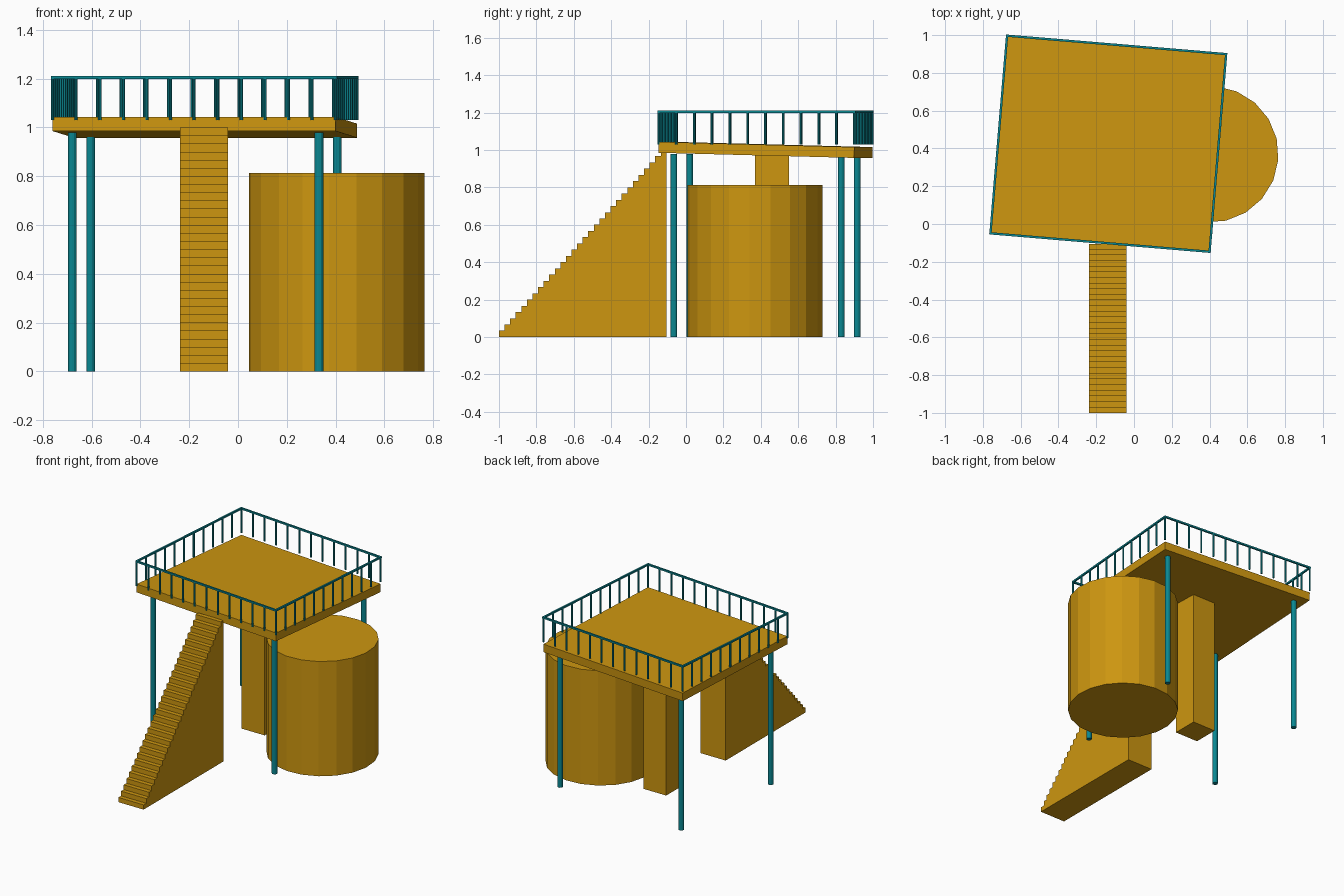
import bpy, bmesh
from math import radians
from mathutils import Matrix, Vector

cube = bpy.data.objects.get("Cube")
if cube:
    bpy.data.objects.remove(cube, do_unlink=True)


def make_material(name, rgb):
    mat = bpy.data.materials.new(name)
    mat.use_nodes = True
    mat.diffuse_color = (*rgb, 1)
    mat.node_tree.nodes["Principled BSDF"].inputs["Base Color"].default_value = (*rgb, 1)
    return mat


gold = make_material("golden_ochre", (0.61, 0.305, 0.005))
teal = make_material("teal", (0.003, 0.242, 0.283))


def finish(name, bm, mat):
    mesh = bpy.data.meshes.new(name)
    bmesh.ops.recalc_face_normals(bm, faces=bm.faces)
    bm.to_mesh(mesh)
    bm.free()
    mesh.materials.append(mat)
    obj = bpy.data.objects.new(name, mesh)
    bpy.context.collection.objects.link(obj)
    return obj


def add_box(bm, center, size, frame=Matrix()):
    m = frame @ Matrix.Translation(center) @ Matrix.Diagonal((*size, 1))
    bmesh.ops.create_cube(bm, size=1, matrix=m)


def add_cylinder(bm, x, y, z0, z1, radius, sides, frame=Matrix()):
    m = frame @ Matrix.Translation((x, y, (z0 + z1) / 2))
    bmesh.ops.create_cone(bm, cap_ends=True, segments=sides, radius1=radius,
                          radius2=radius, depth=z1 - z0, matrix=m)


# Shared frame of the turned upper platform
turn = Matrix.Rotation(radians(-4.8), 4, "Z")
frame = Matrix.Translation((-0.136, 0.425, 0)) @ turn
W, D = 1.164, 1.05

# Slightly sloping deck
bm = bmesh.new()
slope = Matrix.Translation((0, 0, 1.0)) @ Matrix.Rotation(radians(-1.5), 4, "X")
add_box(bm, (0, 0, 0), (W, D, 0.058), frame @ slope)
finish("deck", bm, gold)

# Four round columns
for side, sx in (("right", -1), ("left", 1)):
    for end, sy, top in (("front", -1, 0.978), ("back", 1, 0.965)):
        bm = bmesh.new()
        add_cylinder(bm, sx * 0.507, sy * 0.449, 0, top, 0.018, 12, frame)
        finish(f"{end}_{side}_column", bm, teal)

# Railing: top rails and evenly spaced balusters
bm = bmesh.new()
t = 0.012
for s in (-1, 1):
    add_box(bm, (0, s * D / 2, 1.204), (W + t, t, t), frame)
    add_box(bm, (s * W / 2, 0, 1.204), (t, D + t, t), frame)
finish("top_rail", bm, teal)

bm = bmesh.new()
nx, ny = 12, 11
for s in (-1, 1):
    for i in range(nx + 1):
        add_cylinder(bm, -W / 2 + W * i / nx, s * D / 2, 1.03, 1.2, 0.0065, 8, frame)
    for j in range(1, ny):
        add_cylinder(bm, s * W / 2, -D / 2 + D * j / ny, 1.03, 1.2, 0.0065, 8, frame)
finish("balusters", bm, teal)

# Solid staircase extruded from its stepped side profile
steps, y0, y1, rise = 30, -1.0, -0.105, 1.0
profile = [(y0, 0)]
for i in range(steps):
    z = rise * (i + 1) / steps
    profile.append((y0 + (y1 - y0) * i / steps, z))
    profile.append((y0 + (y1 - y0) * (i + 1) / steps, z))
profile.append((y1, 0))
bm = bmesh.new()
face = bm.faces.new([bm.verts.new((-0.238, y, z)) for y, z in profile])
ext = bmesh.ops.extrude_face_region(bm, geom=[face])
bmesh.ops.translate(bm, vec=Vector((0.198, 0, 0)),
                    verts=[g for g in ext["geom"] if isinstance(g, bmesh.types.BMVert)])
finish("staircase", bm, gold)

# Square pier under the deck
bm = bmesh.new()
add_box(bm, (-0.14, 0.46, 0.49), (0.18, 0.18, 0.98))
finish("square_pier", bm, gold)

# Large faceted drum
bm = bmesh.new()
drum = Matrix.Translation((0.404, 0.369, 0)) @ turn
add_cylinder(bm, 0, 0, 0, 0.813, 0.361, 20, drum)
finish("drum", bm, gold)
